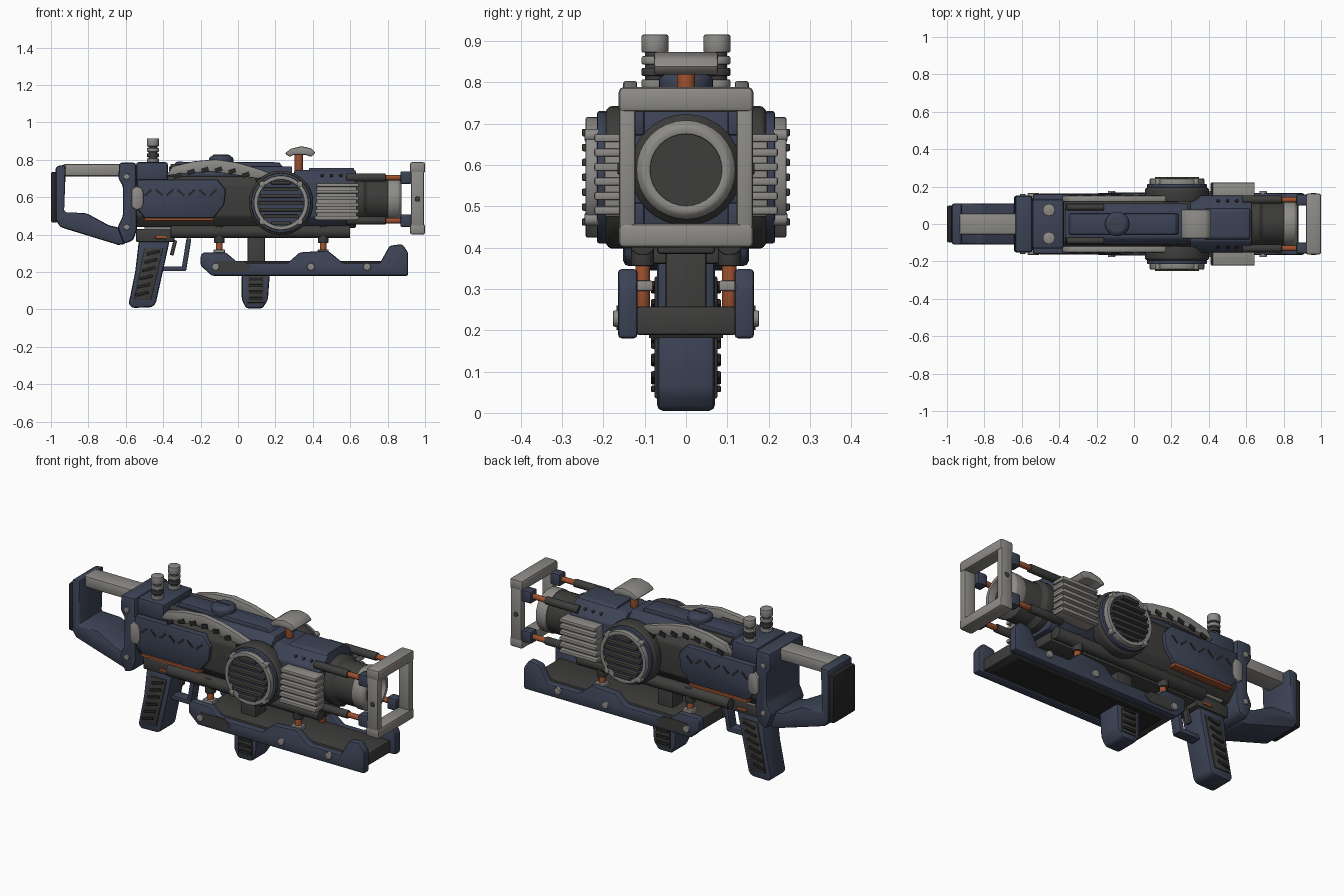
import bpy, bmesh, math
from mathutils import Vector

if "Cube" in bpy.data.objects:
    bpy.data.objects.remove(bpy.data.objects["Cube"])


def material(name, rgb):
    mat = bpy.data.materials.new(name)
    mat.use_nodes = True
    mat.diffuse_color = (*rgb, 1)
    mat.node_tree.nodes["Principled BSDF"].inputs["Base Color"].default_value = (*rgb, 1)
    return mat


NAVY = material("navy paint", (0.045, 0.056, 0.092))
DARK = material("dark metal", (0.048, 0.047, 0.045))
GREY = material("light grey metal", (0.27, 0.26, 0.245))
ORANGE = material("burnt orange", (0.33, 0.08, 0.027))
BLACK = material("black rubber", (0.02, 0.02, 0.02))
parts = []


def finish(bm, name, mat, bevel, mirrored):
    """Round the hard edges, make the object and mirror it across the centre if asked."""
    bmesh.ops.recalc_face_normals(bm, faces=bm.faces)
    if bevel:
        hard = [e for e in bm.edges if e.calc_face_angle(0) > 0.45]
        bmesh.ops.bevel(bm, geom=hard, offset=bevel, segments=2, profile=0.5,
                        affect='EDGES', clamp_overlap=True)
    mesh = bpy.data.meshes.new(name)
    bm.to_mesh(mesh)
    bm.free()
    mesh.materials.append(mat)
    obj = bpy.data.objects.new(name, mesh)
    bpy.context.collection.objects.link(obj)
    if mirrored:
        mod = obj.modifiers.new("other_side", 'MIRROR')
        mod.use_axis = (False, True, False)
        mod.use_mirror_merge = False
    parts.append(obj)


def prism(name, mat, points, lo, hi, axis='y', bevel=0.008, mirrored=False):
    """Extrude an xz outline along y, or a yz outline along x."""
    bm = bmesh.new()
    place = (lambda p: (p[0], lo, p[1])) if axis == 'y' else (lambda p: (lo, p[0], p[1]))
    face = bm.faces.new([bm.verts.new(place(p)) for p in points])
    moved = bmesh.ops.extrude_face_region(bm, geom=[face])["geom"]
    step = (0, hi - lo, 0) if axis == 'y' else (hi - lo, 0, 0)
    bmesh.ops.translate(bm, verts=[v for v in moved if isinstance(v, bmesh.types.BMVert)], vec=step)
    finish(bm, name, mat, bevel, mirrored)


def box(name, mat, x, y, z, bevel=0.008, mirrored=False):
    outline = [(x[0], z[0]), (x[1], z[0]), (x[1], z[1]), (x[0], z[1])]
    prism(name, mat, outline, y[0], y[1], 'y', bevel, mirrored)


def bar(name, mat, p, q, width, y, bevel=0.004, mirrored=True):
    """Slanted bar between two xz points."""
    p, q = Vector(p), Vector(q)
    side = (q - p).orthogonal().normalized() * width / 2
    prism(name, mat, [p - side, q - side, q + side, p + side], y[0], y[1], 'y', bevel, mirrored)


def lathe(name, mat, centre, axis, profile, bevel=0.004, mirrored=False, steps=32):
    """Spin a closed (radius, height) profile around an axis."""
    bm = bmesh.new()
    centre, axis = Vector(centre), Vector(axis)
    out = axis.orthogonal().normalized()
    verts = [bm.verts.new(centre + out * r + axis * h) for r, h in profile]
    edges = [bm.edges.new((verts[i - 1], v)) for i, v in enumerate(verts)]
    bmesh.ops.spin(bm, geom=verts + edges, cent=centre, axis=axis, angle=math.tau, steps=steps)
    bmesh.ops.remove_doubles(bm, verts=bm.verts, dist=0.0001)
    loose = [e for e in bm.edges if not e.link_faces]
    bmesh.ops.delete(bm, geom=loose, context='EDGES')
    finish(bm, name, mat, bevel, mirrored)


X, Y, Z = (1, 0, 0), (0, 1, 0), (0, 0, 1)


def rod(name, mat, centre, axis, r, length, bevel=0.004, mirrored=True, steps=20):
    lathe(name, mat, centre, axis, [(0, 0), (r, 0), (r, length), (0, length)], bevel, mirrored, steps)


def octagon(w, z0, z1, cy, cz):
    return [(-w, z0 + cz), (cy - w, z0), (w - cy, z0), (w, z0 + cz),
            (w, z1 - cz), (w - cy, z1), (cy - w, z1), (-w, z1 - cz)]


# Shoulder stock
prism("stock_frame", NAVY, [(-.975, .765), (-.92, .775), (-.93, .52), (-.81, .515), (-.69, .45),
      (-.6, .43), (-.6, .35), (-.64, .345), (-.95, .44), (-.975, .48)], -.11, .11, bevel=.014)
box("butt_pad", BLACK, (-1, -.965), (-.098, .098), (.465, .735))
box("stock_top_bar", GREY, (-.935, -.6), (-.056, .056), (.712, .778), .012)
prism("rear_bracket", NAVY, [(-.635, .785), (-.545, .785), (-.54, .43), (-.56, .37), (-.61, .35),
      (-.645, .44), (-.615, .5), (-.615, .66), (-.64, .7)], -.152, .152, bevel=.014)
for z in (.71, .44):
    rod("bracket_bolt", GREY, (-.595, .14, z), Y, .016, .02)

# Receiver core and shells
prism("receiver_core", DARK, octagon(.14, .44, .73, .05, .06), -.56, .4, 'x')
prism("front_hull", NAVY, octagon(.152, .435, .745, .06, .06), .3, .63, 'x')
prism("front_hull_crest", NAVY, [(-.1, .73), (.1, .73), (.07, .757), (-.07, .757)], .38, .62, 'x', .006)
prism("top_shell", NAVY, octagon(.11, .68, .765, .035, .035), -.37, .29, 'x')
prism("top_spine", NAVY, [(-.36, .75), (-.33, .79), (.22, .787), (.25, .75)], -.056, .056)
rod("top_side_rod", DARK, (-.36, .09, .76), X, .018, .2)
lathe("top_dial", NAVY, (-.09, 0, .775), Z, [(0, 0), (.065, 0), (.065, .035), (.045, .05), (0, .05)])
box("dial_slot", DARK, (-.13, -.05), (-.006, .006), (.82, .828), 0)
for x in (.45, .5, .55, .6):
    rod("hull_vent", BLACK, (x, .118, .711), (0, .7, .7), .009, .012, 0)

# Side armour panels with slash marks
prism("side_panel", NAVY, [(-.54, .695), (-.11, .695), (-.065, .64), (-.075, .56), (-.13, .49),
      (-.5, .49), (-.54, .54)], .12, .16, mirrored=True)
box("panel_stripe", ORANGE, (-.5, -.13), (.12, .163), (.474, .49), .003, True)
for i in range(7):
    x, lean = -.48 + i * .058, .016 * (-1) ** i
    bar("panel_slash", BLACK, (x - .018, .625 - lean), (x + .018, .625 + lean), .012, (.155, .162), 0)
prism("panel_hub", GREY, [(-.57, .64), (-.545, .66), (-.515, .65), (-.505, .625), (-.505, .565),
      (-.515, .54), (-.545, .53), (-.57, .55)], .12, .166, mirrored=True)

# Arched grey rails with slots
prism("arched_rail", GREY, [(-.385, .715), (-.35, .765), (-.24, .792), (-.12, .803), (0, .785),
      (.1, .755), (.24, .705), (.24, .685), (.1, .7), (-.02, .72), (-.14, .737), (-.3, .725)],
      .118, .152, bevel=.006, mirrored=True)
for i in range(7):
    x = -.32 + i * .073
    z = .748 - .9 * (x + .13) ** 2
    bar("rail_slot", BLACK, (x - .022, z - .006), (x + .016, z + .006), .025, (.15, .156), 0)

# Rear block with two ribbed posts
box("post_block", NAVY, (-.545, -.375), (-.132, .132), (.69, .788), .014)
rod("post_core", DARK, (-.455, .075, .78), Z, .024, .1)
rod("post_cap", GREY, (-.455, .075, .872), Z, .033, .043)
for i in range(3):
    rod("post_ring", (GREY, DARK)[i % 2], (-.455, .075, .787 + i * .028), Z, .033, .02)

# Top pull handle
rod("handle_stem", ORANGE, (.325, 0, .73), Z, .022, .11, mirrored=False)
prism("handle_cap", GREY, [(.25, .835), (.285, .86), (.34, .873), (.39, .862), (.415, .838),
      (.39, .816), (.36, .827), (.3, .827), (.275, .816)], -.078, .078)

# Side drums with grilles
hub = Vector((.23, 0, .57))
lathe("drum_base", DARK, hub, Y, [(0, .12), (.172, .12), (.172, .185), (.16, .195), (0, .195)], .005, True, 40)
lathe("drum_collar", NAVY, hub, Y, [(0, .19), (.16, .19), (.16, .215), (0, .215)], .005, True, 40)
lathe("drum_ring", GREY, hub, Y, [(.124, .2), (.146, .2), (.146, .243), (.124, .243)], .005, True, 40)
rod("grille_back", NAVY, hub + Vector((0, .2, 0)), Y, .126, .03, 0, steps=40)
for i in range(-3, 4):
    half = math.sqrt(.122 ** 2 - (i * .036) ** 2) - .004
    box("grille_slat", DARK, (hub.x - half, hub.x + half), (.22, .252),
        (hub.z + i * .036 - .009, hub.z + i * .036 + .009), .004, True)
for i in range(4):
    a = math.radians(45 + 90 * i)
    rod("drum_bolt", GREY, (hub.x + .143 * math.cos(a), .2, hub.z + .143 * math.sin(a)), Y, .016, .045)

# Cooling fins
box("fin_block", GREY, (.42, .635), (.13, .198), (.475, .675), .006, True)
for i in range(6):
    z = .48 + i * .035
    box("cooling_fin", GREY, (.41 + i * .002, .645), (.14, .222), (z, z + .02), .005, True)

# Barrel and muzzle
lathe("barrel", DARK, (.6, 0, .588), X, [(0, 0), (.135, 0), (.135, .07), (.115, .09), (.115, .21), (0, .21)])
lathe("muzzle_ring", GREY, (.8, 0, .588), X, [(.086, 0), (.12, 0), (.12, .06), (.105, .075), (.086, .075)], .005)
rod("muzzle_bore", DARK, (.8, 0, .588), X, .088, .03, 0, False, 32)

# Front guard frame on four rods
for z0, z1 in ((.4, .458), (.728, .788)):
    box("guard_crossbar", GREY, (.92, 1), (-.163, .163), (z0, z1), .012)
box("guard_upright", GREY, (.925, .995), (.122, .162), (.44, .74), .008, True)
rod("guard_bolt", DARK, (.96, .15, .59), Y, .014, .016)
for z in (.705, .475):
    rod("rod_sleeve", DARK, (.58, .13, z), X, .022, .21)
    rod("guard_rod", ORANGE, (.77, .13, z), X, .015, .12)
    box("rod_block", NAVY, (.868, .928), (.1, .158), (z - .034, z + .034), .008, True)

# Lower receiver, rail and hangers
box("lower_receiver", DARK, (-.545, -.34), (-.08, .08), (.36, .43))
box("receiver_seam", GREY, (-.5, -.34), (-.09, .09), (.428, .446), 0)
box("safety_button", ORANGE, (-.44, -.38), (.07, .086), (.378, .394), .003, True)
box("lower_rail", DARK, (-.37, .6), (-.07, .07), (.385, .45))
rod("rail_tube", DARK, (-.36, .105, .415), X, .034, .96)
for x in (-.1, .455):
    rod("hanger_sleeve", DARK, (x, .105, .355), Z, .028, .09)
    rod("hanger_pin", ORANGE, (x, .105, .25), Z, .018, .12)
    box("hanger_foot", GREY, (x - .03, x + .03), (.08, .135), (.295, .32), .004, True)

# Underslung tray
prism("tray_side", NAVY, [(-.2, .235), (-.2, .29), (-.185, .305), (-.065, .305), (0, .25), (.267, .25),
      (.33, .305), (.48, .315), (.56, .25), (.76, .25), (.81, .34), (.877, .35), (.91, .305),
      (.91, .18), (-.14, .18)], .117, .165, bevel=.012, mirrored=True)
box("tray_floor", DARK, (-.15, .88), (-.12, .12), (.188, .258))
box("tray_underside", BLACK, (-.1, .83), (-.09, .09), (.181, .19), 0)
prism("tray_inset", DARK, [(-.14, .22), (-.12, .26), (.03, .26), (.07, .23), (.04, .2), (-.11, .2)],
      .16, .168, bevel=0, mirrored=True)
for x in (-.12, .39, .69):
    rod("tray_bolt", GREY, (x, .15, .228), Y, .02, .027)

# Trigger group
bar("trigger", DARK, (-.335, .37), (-.355, .29), .02, (-.015, .015), mirrored=False)
bar("guard_floor", NAVY, (-.41, .218), (-.28, .218), .026, (-.03, .03), mirrored=False)
bar("guard_front", NAVY, (-.29, .21), (-.262, .38), .026, (-.03, .03), mirrored=False)

# Rear grip
prism("rear_grip", NAVY, [(-.53, .37), (-.365, .37), (-.44, .03), (-.46, .012), (-.565, .008),
      (-.585, .03), (-.55, .2)], -.07, .07, bevel=.014)
prism("rear_grip_pad", DARK, [(-.5, .33), (-.4, .33), (-.465, .05), (-.555, .05)],
      .06, .076, bevel=.004, mirrored=True)
for i in range(6):
    x, z = -.525 + i * .0125, .075 + i * .044
    bar("rear_grip_rib", BLACK, (x - .025, z), (x + .045, z + .018), .015, (.07, .085))

# Forward grip
box("fore_grip_neck", DARK, (.05, .145), (-.05, .05), (.17, .4))
prism("fore_grip", NAVY, [(.02, .19), (.17, .19), (.16, .05), (.13, .005), (.045, .005), (.02, .05)],
      -.07, .07, bevel=.014)
box("fore_grip_pad", DARK, (.05, .14), (.06, .076), (.035, .18), .004, True)
for i in range(4):
    z = .05 + i * .035
    box("fore_grip_rib", BLACK, (.058, .132), (.07, .085), (z, z + .016), .004, True)

# Smooth shading that keeps hard edges
bpy.ops.object.select_all(action='DESELECT')
for obj in parts:
    obj.select_set(True)
bpy.context.view_layer.objects.active = parts[0]
bpy.ops.object.shade_smooth_by_angle(angle=math.radians(35))
